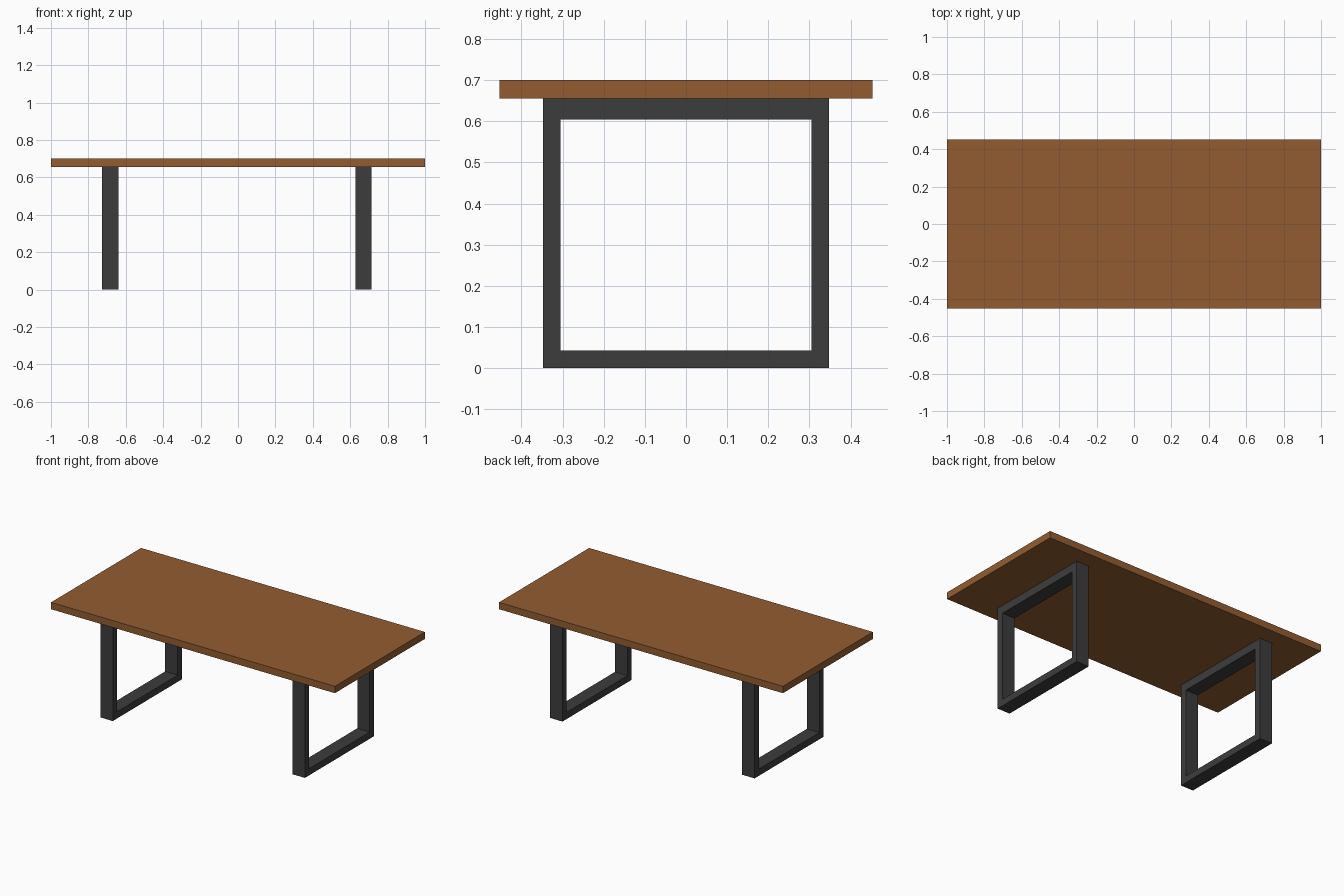
import bpy, bmesh

if "Cube" in bpy.data.objects:
    bpy.data.objects.remove(bpy.data.objects["Cube"])


def material(name, rgb):
    m = bpy.data.materials.new(name)
    m.diffuse_color = (*rgb, 1.0)
    m.use_nodes = True
    m.node_tree.nodes["Principled BSDF"].inputs["Base Color"].default_value = m.diffuse_color
    return m


wood = material("brown_wood", (0.29, 0.108, 0.031))
metal = material("dark_metal", (0.046, 0.046, 0.046))


def add_object(name, bm, mat):
    bmesh.ops.recalc_face_normals(bm, faces=bm.faces)
    mesh = bpy.data.meshes.new(name)
    bm.to_mesh(mesh)
    bm.free()
    mesh.materials.append(mat)
    ob = bpy.data.objects.new(name, mesh)
    bpy.context.collection.objects.link(ob)
    return ob


# Rectangular slab
def slab(name, lo, hi, mat):
    bm = bmesh.new()
    bmesh.ops.create_cube(bm, size=1)
    for v in bm.verts:
        v.co = [(a + b) / 2 + c * (b - a) for a, b, c in zip(lo, hi, v.co)]
    return add_object(name, bm, mat)


# Closed rectangular hoop in the y-z plane, extruded along x
def hoop(name, x0, x1, mat):
    bm = bmesh.new()
    outer = [(-0.348, 0), (0.348, 0), (0.348, 0.655), (-0.348, 0.655)]
    inner = [(-0.305, 0.043), (0.305, 0.043), (0.305, 0.604), (-0.305, 0.604)]
    o = [bm.verts.new((x0, y, z)) for y, z in outer]
    i = [bm.verts.new((x0, y, z)) for y, z in inner]
    faces = [bm.faces.new((o[k], o[(k + 1) % 4], i[(k + 1) % 4], i[k])) for k in range(4)]
    ext = bmesh.ops.extrude_face_region(bm, geom=faces, use_keep_orig=True)
    moved = [g for g in ext["geom"] if isinstance(g, bmesh.types.BMVert)]
    bmesh.ops.translate(bm, verts=moved, vec=(x1 - x0, 0, 0))
    return add_object(name, bm, mat)


# Table top
slab("table_top", (-1, -0.453, 0.656), (1, 0.453, 0.70), wood)

# Leg frames
hoop("left_leg_frame", -0.727, -0.639, metal)
hoop("right_leg_frame", 0.627, 0.715, metal)
